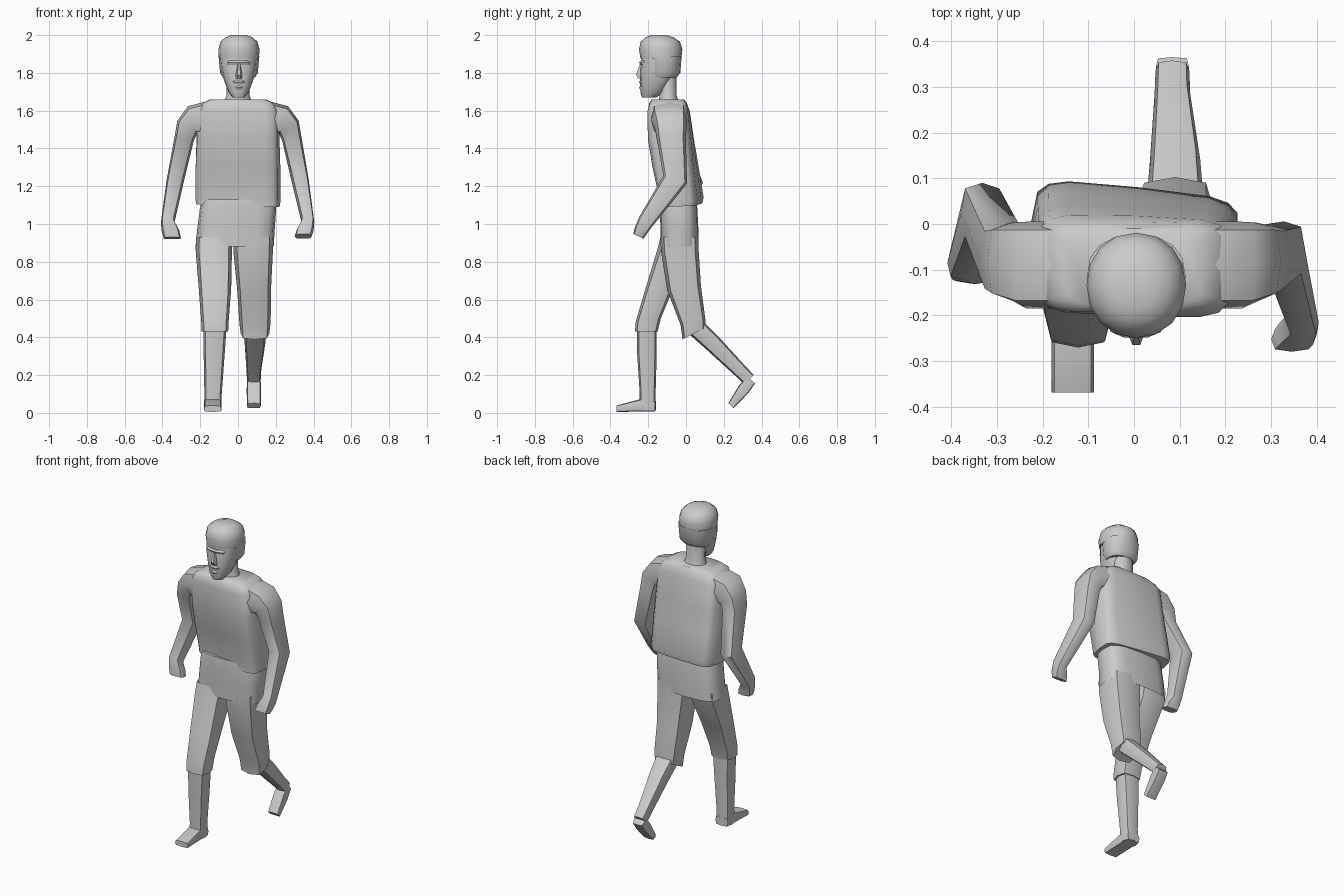
import bpy, bmesh, math


def finish(name, bm, angle=45):
    bmesh.ops.recalc_face_normals(bm, faces=bm.faces)
    me = bpy.data.meshes.new(name)
    bm.to_mesh(me)
    bm.free()
    ob = bpy.data.objects.new(name, me)
    bpy.context.collection.objects.link(ob)
    bpy.ops.object.select_all(action='DESELECT')
    ob.select_set(True)
    bpy.context.view_layer.objects.active = ob
    bpy.ops.object.shade_smooth_by_angle(angle=math.radians(angle))
    return ob


def loft(name, rings, n=8, p=0.6, caps=(True, True), angle=45):
    """Ring: x, y, z, half width, half depth, tilt (about x), roll (about y), yaw (about z), degrees."""
    bm = bmesh.new()
    loops = []
    for ring in rings:
        x, y, z, rx, ry, tilt, roll, yaw = (tuple(ring) + (0, 0, 0))[:8]
        t, r, w = map(math.radians, (tilt, roll, yaw))
        loop = []
        for i in range(n):
            a = 2 * math.pi * i / n
            u, v = [math.copysign(abs(k) ** p, k) if abs(k) > 1e-6 else 0
                    for k in (math.cos(a), math.sin(a))]
            px, py = rx * u * math.cos(r), ry * v * math.cos(t)
            pz = rx * u * math.sin(r) + ry * v * math.sin(t)
            loop.append(bm.verts.new((x + px * math.cos(w) - py * math.sin(w),
                                      y + px * math.sin(w) + py * math.cos(w), z + pz)))
        loops.append(loop)
    for a, b in zip(loops, loops[1:]):
        for i in range(n):
            j = (i + 1) % n
            bm.faces.new((a[i], a[j], b[j], b[i]))
    if caps[0]:
        bm.faces.new(loops[0])
    if caps[1]:
        bm.faces.new(loops[-1])
    return finish(name, bm, angle)


# Torso: boxy shirt, slightly twisted at the hem
loft("shirt", [
    (0, -0.025, 1.10, 0.222, 0.10, 3, -2, -6),
    (0, -0.022, 1.13, 0.227, 0.103, 3, -2, -6),
    (0, -0.055, 1.30, 0.225, 0.113, 0, 0, -5),
    (0, -0.08, 1.45, 0.22, 0.118, 0, 0, -3),
    (0, -0.092, 1.60, 0.215, 0.11, 0, 0, -2),
    (0, -0.095, 1.64, 0.19, 0.10),
    (0, -0.095, 1.66, 0.15, 0.085)], n=16, p=0.4)


# Arms: shoulder, sleeve, forearm and hand in one sweep
def arm(name, s, elbow, wrist, hand):
    rings = [
        (0.16, -0.09, 1.565, 0.085, 0.095, 0, 88),
        (0.235, -0.09, 1.55, 0.08, 0.095, 0, 68),
        (0.268, -0.082, 1.515, 0.062, 0.085, 0, 30),
        (0.285, -0.078, 1.45, 0.052, 0.077, 0, 8),
        elbow, wrist, hand[0], hand[1]]
    rings = [(r[0] * s, *r[1:5], r[5], r[6] * s) for r in rings]
    loft(name, rings, angle=50)


arm("left_arm", 1,
    (0.328, -0.057, 1.235, 0.046, 0.066, -18, 4),
    (0.37, -0.215, 1.01, 0.034, 0.043, -42, 0),
    [(0.355, -0.24, 0.965, 0.045, 0.036, -35, 0),
     (0.345, -0.252, 0.935, 0.045, 0.03, -25, 0)])
arm("right_arm", -1,
    (0.332, 0.025, 1.23, 0.046, 0.066, -10, 4),
    (0.372, -0.085, 1.01, 0.036, 0.042, -30, 0),
    [(0.358, -0.095, 0.965, 0.047, 0.036, -20, 0),
     (0.348, -0.1, 0.925, 0.046, 0.032, -10, 0)])

# Shorts: hips and two legs
loft("hips", [
    (0, -0.04, 1.13, 0.19, 0.095),
    (0, -0.04, 1.08, 0.202, 0.10),
    (-0.01, -0.035, 0.98, 0.205, 0.10),
    (-0.018, -0.035, 0.88, 0.207, 0.10)], n=16, p=0.6, caps=(True, False))
loft("right_shorts_leg", [
    (-0.125, -0.04, 0.93, 0.098, 0.095),
    (-0.128, -0.055, 0.86, 0.096, 0.098),
    (-0.122, -0.14, 0.66, 0.086, 0.078, 8),
    (-0.122, -0.20, 0.49, 0.073, 0.067, 8),
    (-0.122, -0.21, 0.43, 0.07, 0.06)], caps=(False, True))
loft("left_shorts_leg", [
    (0.082, -0.035, 0.93, 0.103, 0.10),
    (0.08, -0.033, 0.86, 0.105, 0.10),
    (0.085, -0.01, 0.66, 0.09, 0.09, 8),
    (0.09, 0.037, 0.48, 0.083, 0.067, 12),
    (0.09, 0.042, 0.42, 0.076, 0.068, 27)], caps=(False, True))

# Shins and feet
loft("right_shin", [
    (-0.122, -0.207, 0.46, 0.062, 0.052),
    (-0.126, -0.207, 0.32, 0.056, 0.052),
    (-0.132, -0.203, 0.10, 0.046, 0.042),
    (-0.134, -0.203, 0.012, 0.046, 0.044)])
loft("right_foot", [
    (-0.134, -0.163, 0.035, 0.043, 0.028, 90),
    (-0.134, -0.24, 0.04, 0.046, 0.033, 90),
    (-0.134, -0.368, 0.022, 0.046, 0.017, 90)], p=0.4)
loft("left_shin", [
    (0.09, 0.055, 0.45, 0.062, 0.05, 45),
    (0.09, 0.14, 0.37, 0.055, 0.047, 48),
    (0.084, 0.285, 0.225, 0.039, 0.037, 48),
    (0.084, 0.335, 0.175, 0.037, 0.035, 50)])
loft("left_foot", [
    (0.084, 0.345, 0.175, 0.036, 0.028, -45),
    (0.084, 0.305, 0.125, 0.038, 0.032, -42),
    (0.084, 0.238, 0.038, 0.037, 0.019, -45)], p=0.4)

# Neck and head
loft("neck", [
    (0, -0.09, 1.63, 0.085, 0.06),
    (0, -0.095, 1.68, 0.06, 0.048),
    (0, -0.10, 1.82, 0.06, 0.05)], n=10, p=1)
loft("head", [
    (0.003, -0.195, 1.67, 0.032, 0.038),
    (0.003, -0.178, 1.70, 0.055, 0.064),
    (0.003, -0.158, 1.76, 0.077, 0.085),
    (0.003, -0.148, 1.82, 0.092, 0.094),
    (0.003, -0.143, 1.86, 0.097, 0.093),
    (0.003, -0.14, 1.92, 0.098, 0.10)], n=16, p=0.85)
loft("side_hair", [
    (0.005, -0.12, 1.775, 0.085, 0.07),
    (0.005, -0.115, 1.80, 0.10, 0.085),
    (0.005, -0.115, 1.89, 0.108, 0.092)], n=16, p=0.85)
loft("hair_cap", [
    (0.005, -0.133, 1.875, 0.106, 0.108),
    (0.005, -0.134, 1.925, 0.109, 0.115),
    (0.005, -0.136, 1.965, 0.098, 0.104),
    (0.005, -0.14, 1.988, 0.072, 0.075),
    (0.005, -0.145, 2.0, 0.04, 0.04)], n=16, p=0.95)

# Face details
loft("nose", [
    (0.005, -0.232, 1.85, 0.008, 0.012),
    (0.005, -0.243, 1.79, 0.017, 0.025),
    (0.005, -0.235, 1.77, 0.018, 0.018)], n=6, p=1)
for name, z, w, d in (("brow", 1.855, 0.065, 0.04), ("moustache", 1.752, 0.038, 0.03),
                      ("lower_lip", 1.722, 0.025, 0.03)):
    loft(name, [
        (0.004, -0.243 + d, z - 0.012, w * 1.05, d),
        (0.004, -0.25 + d, z, w, d),
        (0.004, -0.243 + d, z + 0.01, w * 0.85, d)], n=10, p=0.8)
